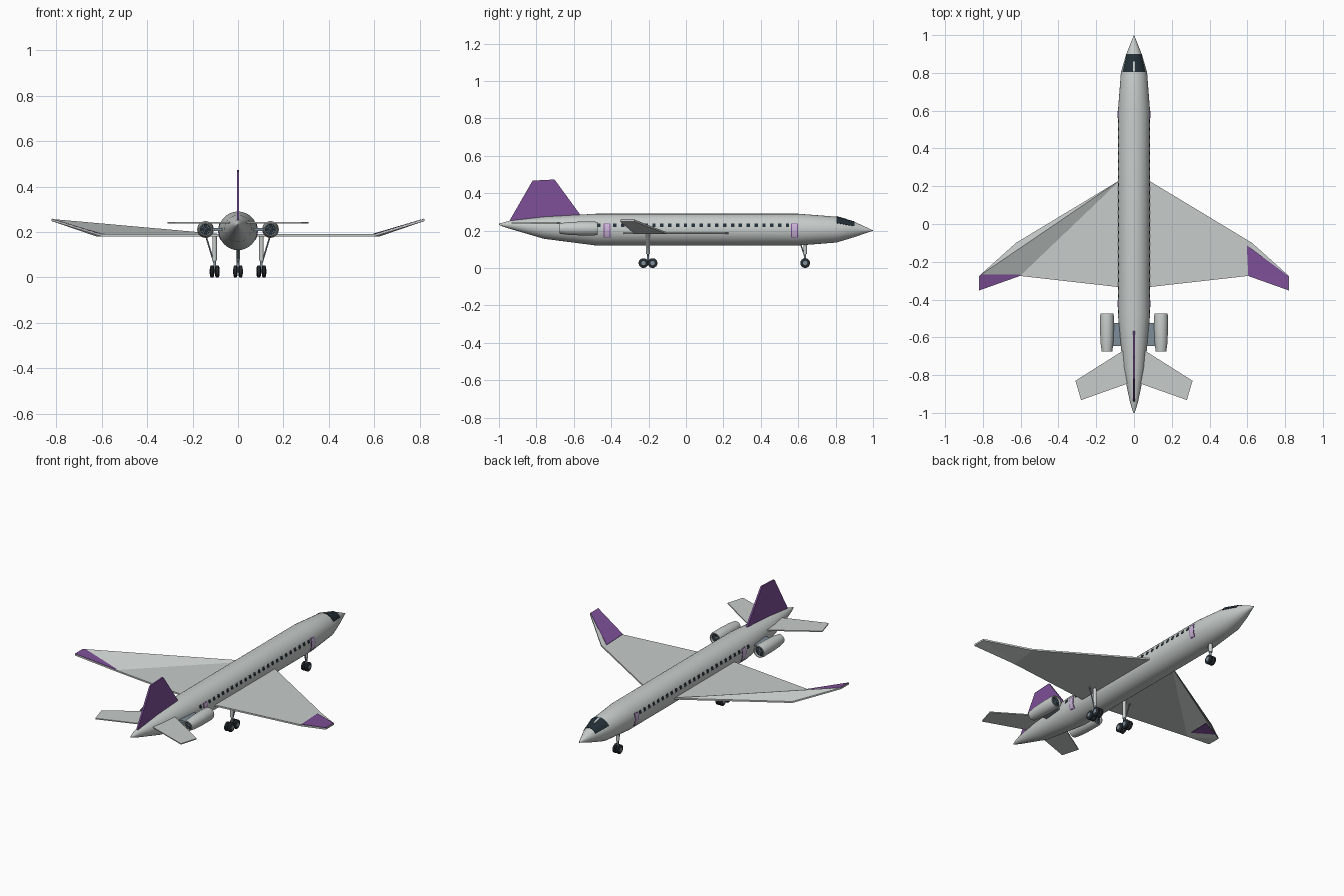
import bpy, bmesh, math
from mathutils import Vector

if "Cube" in bpy.data.objects:
    bpy.data.objects.remove(bpy.data.objects["Cube"])


def material(name, r, g, b):
    m = bpy.data.materials.new(name)
    m.diffuse_color = (r, g, b, 1)
    m.use_nodes = True
    m.node_tree.nodes["Principled BSDF"].inputs["Base Color"].default_value = m.diffuse_color
    return m


HULL = material("light grey", .57, .61, .60)
PURPLE = material("purple", .205, .08, .31)
GLASS = material("dark glass", .016, .028, .038)
RUBBER = material("tyre black", .018, .024, .03)
STEEL = material("blue grey steel", .21, .27, .32)
LILAC = material("pale lilac", .60, .46, .68)


def make(name, verts, faces, mat, smooth=False):
    me = bpy.data.meshes.new(name)
    me.from_pydata([tuple(v) for v in verts], [], faces)
    bm = bmesh.new()
    bm.from_mesh(me)
    bmesh.ops.recalc_face_normals(bm, faces=bm.faces)
    bm.to_mesh(me)
    bm.free()
    me.materials.append(mat)
    ob = bpy.data.objects.new(name, me)
    bpy.context.collection.objects.link(ob)
    if smooth:
        bpy.ops.object.select_all(action='DESELECT')
        ob.select_set(True)
        bpy.context.view_layer.objects.active = ob
        bpy.ops.object.shade_smooth_by_angle(angle=math.radians(35))
    return ob


def loft(name, rings, mat, axis=(0, 1, 0), n=20, caps=True):
    """Circular rings (centre, radius) along an axis, skinned together."""
    a = Vector(axis).normalized()
    u = a.orthogonal().normalized()
    w = a.cross(u)
    verts, faces = [], []
    for c, r in rings:
        for i in range(n):
            t = math.tau * i / n
            verts.append(Vector(c) + r * (u * math.cos(t) + w * math.sin(t)))
    for k in range(len(rings) - 1):
        for i in range(n):
            j = (i + 1) % n
            faces.append((k * n + i, k * n + j, (k + 1) * n + j, (k + 1) * n + i))
    if caps:
        faces += [tuple(range(n)), tuple(range((len(rings) - 1) * n, len(rings) * n))]
    return make(name, verts, faces, mat, True)


def tube(name, p, q, r, mat, n=12):
    return loft(name, [(p, r), (q, r)], mat, Vector(q) - Vector(p), n)


def slab(name, pts, offset, mat, faces=None):
    """Outline given thickness by an offset; faces may split the outline."""
    n = len(pts)
    o = Vector(offset)
    verts = [Vector(p) for p in pts] + [Vector(p) + o for p in pts]
    faces = faces or [tuple(range(n))]
    allf = list(faces) + [tuple(i + n for i in f) for f in faces]
    allf += [(i, (i + 1) % n, (i + 1) % n + n, i + n) for i in range(n)]
    return make(name, verts, allf, mat)


# Fuselage: y, radius, centre height
SECTIONS = [(-1, .003, .233), (-.975, .012, .232), (-.94, .022, .231), (-.76, .059, .215),
            (-.48, .085, .205), (.6, .085, .205), (.805, .069, .205), (.9, .041, .206), (1, .001, .2)]
loft("fuselage", [((0, y, z), r) for y, r, z in SECTIONS], HULL, n=32)


def hull_point(y, deg, off):
    for (ya, ra, za), (yb, rb, zb) in zip(SECTIONS, SECTIONS[1:]):
        if ya <= y <= yb:
            t = (y - ya) / (yb - ya)
            r, z = ra + (rb - ra) * t + off, za + (zb - za) * t
            a = math.radians(deg)
            return Vector((r * math.cos(a), y, z + r * math.sin(a)))


def patch(name, y0, y1, low, high, off, mat, n=4):
    """Thin plate following the hull; low and high are angle pairs at y0 and y1."""
    verts, faces = [], []
    for i in range(n + 1):
        t = i / n
        for y, k in ((y0, 0), (y1, 1)):
            verts.append(hull_point(y, low[k] + (high[k] - low[k]) * t, off))
    for i in range(n):
        faces.append((2 * i, 2 * i + 1, 2 * i + 3, 2 * i + 2))
    ob = make(name, verts, faces, mat)
    ob.modifiers.new("thickness", 'SOLIDIFY').thickness = .002
    return ob


# Cockpit glazing and its centre post
patch("cockpit_glass", .805, .9, (30, 25), (150, 155), .002, GLASS, 20)
patch("cockpit_post", .807, .86, (86.5, 85.5), (93.5, 94.5), .0035, HULL, 2)

# Cabin windows and doors on both sides
for flip, side in ((False, "right"), (True, "left")):
    def span(a, b):
        return ((180 - b,) * 2, (180 - a,) * 2) if flip else ((a,) * 2, (b,) * 2)
    for k in range(25):
        y = .543 - .042 * k
        if k != 23:
            patch(f"{side}_window", y - .009, y + .009, *span(10, 23), .0015, GLASS, 2)
    for y in (.58, -.422):
        patch(f"{side}_door_frame", y - .018, y + .018, *span(-29, 23), .0015, PURPLE, 8)
        patch(f"{side}_door_panel", y - .0135, y + .0135, *span(-26, 20), .0025, LILAC, 8)

# Wings: bent tips; the left skin folds along different diagonals
WING = [(.07, .235, .19), (.625, -.1, .19), (.82, -.275, .257),
        (.82, -.352, .257), (.603, -.275, .19), (.07, -.335, .19)]
TIP = [(.597, -.112, .193), (.819, -.277, .259), (.819, -.351, .259), (.605, -.274, .193)]
STAB = [(.03, -.653, .243), (.31, -.83, .243), (.28, -.932, .243), (.02, -.84, .243)]
for s, side in ((1, "right"), (-1, "left")):
    def mir(pts):
        return [(s * x, y, z) for x, y, z in pts]
    split = [(0, 1, 4, 5), (1, 2, 4), (2, 3, 4)] if s > 0 else \
        [(0, 1, 2), (0, 2, 4), (2, 3, 4), (0, 4, 5)]
    slab(f"{side}_wing", mir(WING), (0, 0, -.009), HULL, split)
    slab(f"{side}_wing_tip_panel", mir(TIP), (0, 0, -.002), PURPLE, [(0, 1, 3), (1, 2, 3)])
    slab(f"{side}_tailplane", mir(STAB), (0, 0, -.006), HULL)

    # Engine: nacelle with open lips, dark recessed discs, blades and pylon
    ex, ez = s * .143, .211
    prof = [(-.66, .022), (-.675, .024), (-.675, .028), (-.63, .034), (-.56, .037),
            (-.49, .037), (-.474, .034), (-.474, .029), (-.49, .027)]
    loft(f"{side}_engine_nacelle", [((ex, y, ez), r) for y, r in prof], HULL, n=24, caps=False)
    for y, out, r, end in ((-.663, -1, .0245, "exhaust"), (-.486, 1, .0285, "intake")):
        tube(f"{side}_{end}_disc", (ex, y, ez), (ex, y - out * .006, ez), r, GLASS, 24)
        loft(f"{side}_{end}_hub", [((ex, y, ez), .007), ((ex, y + out * .009, ez), .002)], STEEL, n=12)
        for i in range(6):
            a = math.pi * i / 6
            d = Vector((math.cos(a), 0, math.sin(a))) * (r - .003)
            c = Vector((ex, y + out * .001, ez))
            tube(f"{side}_{end}_blade", c - d, c + d, .0011, STEEL, 4)
    slab(f"{side}_engine_pylon", mir([(.04, -.525, .218), (.115, -.525, .218),
                                      (.115, -.645, .218), (.03, -.645, .218)]), (0, 0, -.014), STEEL)

# Tail fin
slab("tail_fin", [(-.005, -.94, .24), (-.005, -.94, .259), (-.005, -.82, .467), (-.005, -.703, .473),
                  (-.005, -.565, .284), (-.005, -.565, .26)], (.01, 0, 0), PURPLE)


def wheel(name, x, y):
    """Rounded tyre with a steel rim disc."""
    r, h, z = .026, .009, .026
    prof = [(-h, r * .75), (-h * .6, r), (h * .6, r), (h, r * .75)]
    loft(name + "_tyre", [((x + d, y, z), q) for d, q in prof], RUBBER, (1, 0, 0), 20)
    tube(name + "_rim", (x - h - .001, y, z), (x + h + .001, y, z), r * .45, STEEL, 16)


# Main landing gear: four-wheel bogies, struts and outward braces
for s, side in ((1, "right"), (-1, "left")):
    x, y = s * .103, -.203
    for dy in (-.0245, .0245):
        for dx in (-.0115, .0115):
            wheel(f"{side}_main_wheel", x + dx, y + dy)
        tube(f"{side}_main_axle", (x - .012, y + dy, .026), (x + .012, y + dy, .026), .004, STEEL)
    tube(f"{side}_bogie_beam", (x, y - .025, .026), (x, y + .025, .026), .004, STEEL)
    tube(f"{side}_main_lower_strut", (x, y, .026), (x, y, .09), .006, STEEL)
    tube(f"{side}_main_upper_strut", (x, y, .075), (x, y, .185), .01, HULL)
    tube(f"{side}_main_brace", (x + s * .003, y, .065), (s * .142, y, .185), .0035, STEEL, 8)

# Nose landing gear
for dx in (-.0115, .0115):
    wheel("nose_wheel", dx, .637)
tube("nose_axle", (-.012, .637, .026), (.012, .637, .026), .004, STEEL)
tube("nose_lower_strut", (0, .637, .026), (0, .637, .09), .006, STEEL)
tube("nose_upper_strut", (0, .637, .075), (0, .637, .135), .01, HULL)
tube("nose_brace", (0, .635, .06), (0, .612, .13), .0035, STEEL, 8)
